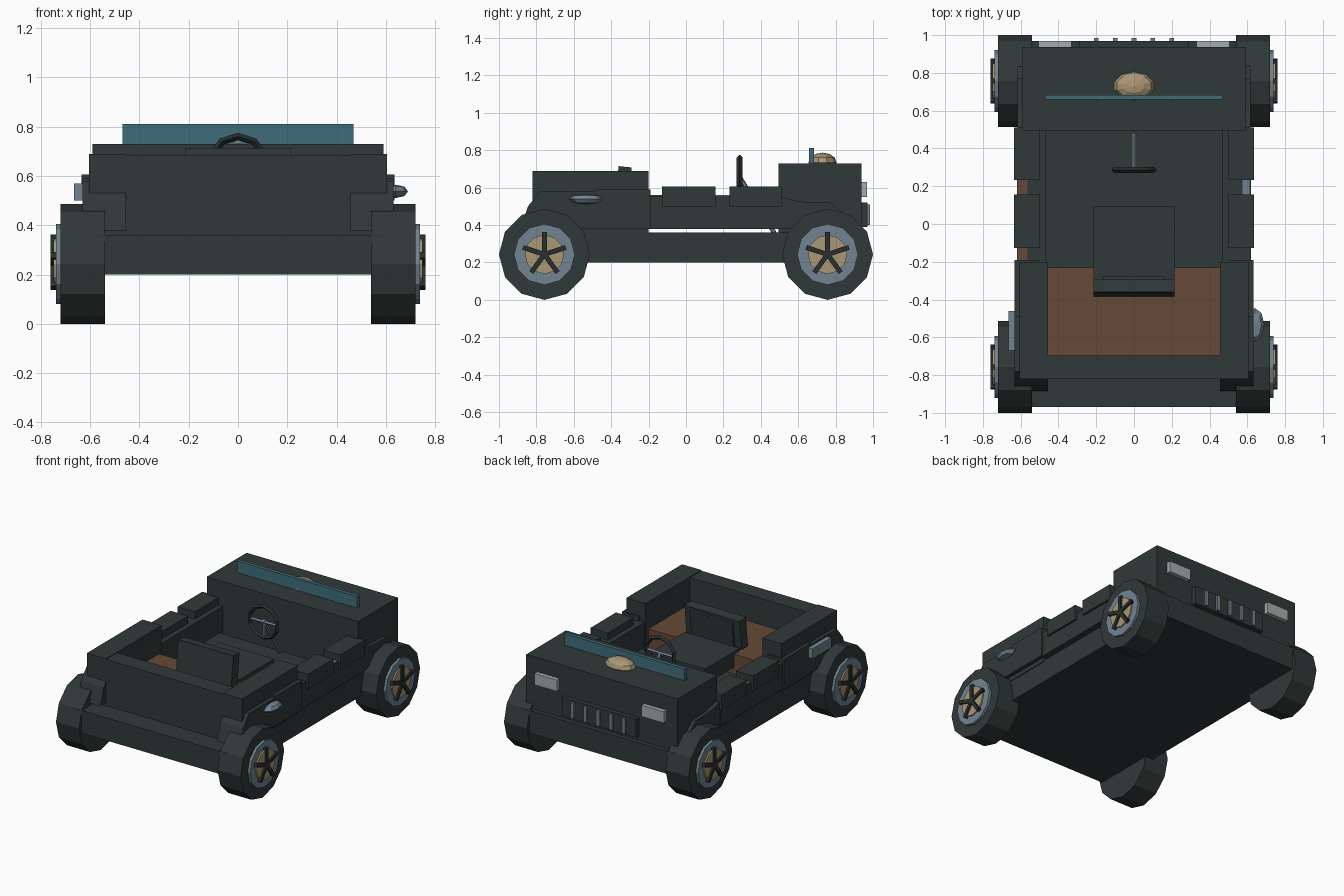
import bpy, bmesh, math
from mathutils import Vector, Matrix

if "Cube" in bpy.data.objects:
    bpy.data.objects.remove(bpy.data.objects["Cube"])


def srgb(r, g, b):
    lin = lambda c: (c / 255 / 12.92) if c < 11 else ((c / 255 + 0.055) / 1.055) ** 2.4
    return (lin(r), lin(g), lin(b), 1)


def material(name, *rgb):
    m = bpy.data.materials.new(name)
    m.diffuse_color = srgb(*rgb)
    m.use_nodes = True
    m.node_tree.nodes["Principled BSDF"].inputs["Base Color"].default_value = m.diffuse_color
    return m


BODY = material("dark green grey", 48, 57, 56)
BLACK = material("near black", 40, 46, 46)
STEEL = material("blue grey steel", 114, 132, 145)
TAN = material("tan", 170, 150, 115)
BROWN = material("brown", 102, 73, 55)
GLASS = material("teal glass", 64, 108, 122)
LAMP = material("lamp grey", 165, 172, 172)


def finish(name, bm, mat):
    bmesh.ops.recalc_face_normals(bm, faces=bm.faces)
    me = bpy.data.meshes.new(name)
    bm.to_mesh(me)
    bm.free()
    me.materials.append(mat)
    ob = bpy.data.objects.new(name, me)
    bpy.context.collection.objects.link(ob)
    return ob


def box(name, x, y, z, mat=BODY, tilt=0):
    """Box from (min, max) ranges, optionally tilted about x."""
    mid = Vector([(a + b) / 2 for a, b in (x, y, z)])
    bm = bmesh.new()
    bmesh.ops.create_cube(bm, size=1)
    bmesh.ops.scale(bm, vec=[b - a for a, b in (x, y, z)], verts=bm.verts)
    bmesh.ops.transform(bm, matrix=Matrix.Translation(mid) @ Matrix.Rotation(tilt, 4, 'X'), verts=bm.verts)
    return finish(name, bm, mat)


def side_box(name, x, y, z, mat=BODY):
    """Matching boxes on both sides."""
    box("right_" + name, x, y, z, mat)
    box("left_" + name, (-x[1], -x[0]), y, z, mat)


def prism(name, x0, x1, yz, mat=BODY):
    """Side profile extruded along x."""
    bm = bmesh.new()
    f = bm.faces.new([bm.verts.new((x0, y, z)) for y, z in yz])
    r = bmesh.ops.extrude_face_region(bm, geom=[f])
    bmesh.ops.translate(bm, vec=(x1 - x0, 0, 0), verts=[v for v in r["geom"] if isinstance(v, bmesh.types.BMVert)])
    return finish(name, bm, mat)


def rod(name, a, b, r, mat, sides=6):
    a, b = Vector(a), Vector(b)
    bm = bmesh.new()
    bmesh.ops.create_cone(bm, cap_ends=True, segments=sides, radius1=r, radius2=r, depth=(b - a).length)
    rot = Vector((0, 0, 1)).rotation_difference(b - a).to_matrix().to_4x4()
    bmesh.ops.transform(bm, matrix=Matrix.Translation((a + b) / 2) @ rot, verts=bm.verts)
    return finish(name, bm, mat)


def blob(name, centre, radii, mat, u=10, v=6):
    bm = bmesh.new()
    bmesh.ops.create_uvsphere(bm, u_segments=u, v_segments=v, radius=1)
    bmesh.ops.transform(bm, matrix=Matrix.Translation(centre) @ Matrix.Diagonal((*radii, 1)), verts=bm.verts)
    return finish(name, bm, mat)


def ring(n, r, cy, cz, start=0):
    return [(cy + r * math.sin(start + math.tau * i / n), cz + r * math.cos(start + math.tau * i / n))
            for i in range(n)]


# Chassis, hood and rear tub
box("chassis", (-.6, .6), (-.97, .97), (.2, .36))
box("hood", (-.59, .59), (.495, .938), (.35, .73))
box("rear_wall", (-.49, .49), (-.82, -.695), (.35, .685))
box("cargo_floor", (-.46, .46), (-.70, -.23), (.35, .50), BROWN)
side_box("rear_side_wall", (.455, .605), (-.82, -.2), (.35, .69))

# Side sills with raised blocks
side_box("sill", (.465, .62), (-.22, .5), (.38, .555))
side_box("rear_sill", (.5, .632), (-.49, -.19), (.38, .59))
side_box("middle_block", (.5, .635), (-.127, .157), (.5, .607))
side_box("front_block", (.5, .635), (.233, .51), (.5, .607))
for y in ((-.19, -.127), (.157, .233)):
    box("strap", (-.617, -.565), y, (.55, .56), BROWN)
box("side_tool", (.575, .612), (.157, .233), (.55, .56), STEEL)

# Fenders
REAR = [(-.885, .38), (-.845, .50), (-.78, .58), (-.49, .58), (-.3, .50), (-.2, .38)]
FRONT = [(.49, .38), (.49, .555), (.61, .525), (.77, .52), (.83, .47), (.90, .38)]
for side, s in (("right", 1), ("left", -1)):
    prism(side + "_rear_fender", s * .455, s * .632, REAR)
    prism(side + "_front_fender", s * .5, s * .617, FRONT)

# Wheels: tyre, rim, hub plate and five spokes
for side, s in (("right", 1), ("left", -1)):
    for end, cy in (("rear", -.757), ("front", .757)):
        n = f"{side}_{end}_"
        prism(n + "tyre", s * .54, s * .72, ring(12, .243, cy, .243))
        prism(n + "rim", s * .70, s * .738, ring(12, .163, cy, .243), STEEL)
        prism(n + "hub_plate", s * .72, s * .748, ring(12, .105, cy, .243), TAN)
        for i in range(5):
            a = math.tau * i / 5
            dy, dz = math.sin(a), math.cos(a)
            w, r = .013, .12
            prism(n + "spoke", s * .738, s * .76,
                  [(cy - dz * w, .243 + dy * w), (cy + dz * w, .243 - dy * w),
                   (cy + dy * r + dz * w, .243 + dz * r - dy * w),
                   (cy + dy * r - dz * w, .243 + dz * r + dy * w)], BLACK)

# Grille, headlights, windshield and hood dome
box("grille_panel", (-.29, .29), (.93, .97), (.39, .52))
for i in range(-2, 3):
    box("grille_bar", (i * .1 - .012, i * .1 + .012), (.96, .984), (.40, .51), STEEL)
side_box("headlight", (.33, .505), (.93, .968), (.55, .63), LAMP)
box("windshield", (-.468, .468), (.658, .684), (.72, .812), GLASS)
blob("hood_dome", (0, .73, .735), (.11, .075, .052), TAN)

# Seat
box("seat_cushion", (-.215, .215), (-.29, .095), (.41, .52))
box("seat_back", (-.215, .215), (-.375, -.305), (.43, .712), BODY, math.radians(-6))
box("seat_back_pad", (-.165, .165), (-.32, -.285), (.50, .69), BODY, math.radians(-6))

# Steering wheel and column
C = Vector((0, .287, .65))
N, M = 10, 4
bm = bmesh.new()
loops = []
for i in range(N):
    a = math.tau * i / N
    loops.append([bm.verts.new(C + Vector((math.sin(a) * (.111 + .015 * math.cos(b)), .016 * math.sin(b),
                                           math.cos(a) * (.111 + .015 * math.cos(b)))))
                  for b in (math.tau * j / M for j in range(M))])
for i in range(N):
    for j in range(M):
        p, q, k = loops[i], loops[(i + 1) % N], (j + 1) % M
        bm.faces.new((p[j], q[j], q[k], p[k]))
finish("steering_wheel", bm, BLACK)
for a in (math.pi / 2, math.pi, -math.pi / 2):
    rod("steering_spoke", C, C + Vector((math.sin(a) * .11, 0, math.cos(a) * .11)), .01, STEEL, 4)
rod("steering_column", (0, .285, .66), (0, .48, .345), .012, STEEL)

# Side-mounted steel box (left) and lamp (right)
box("left_side_case", (-.665, -.6), (-.67, -.46), (.50, .57), STEEL)
blob("right_side_lamp", (.64, -.535, .538), (.05, .09, .027), STEEL, 8, 4)
